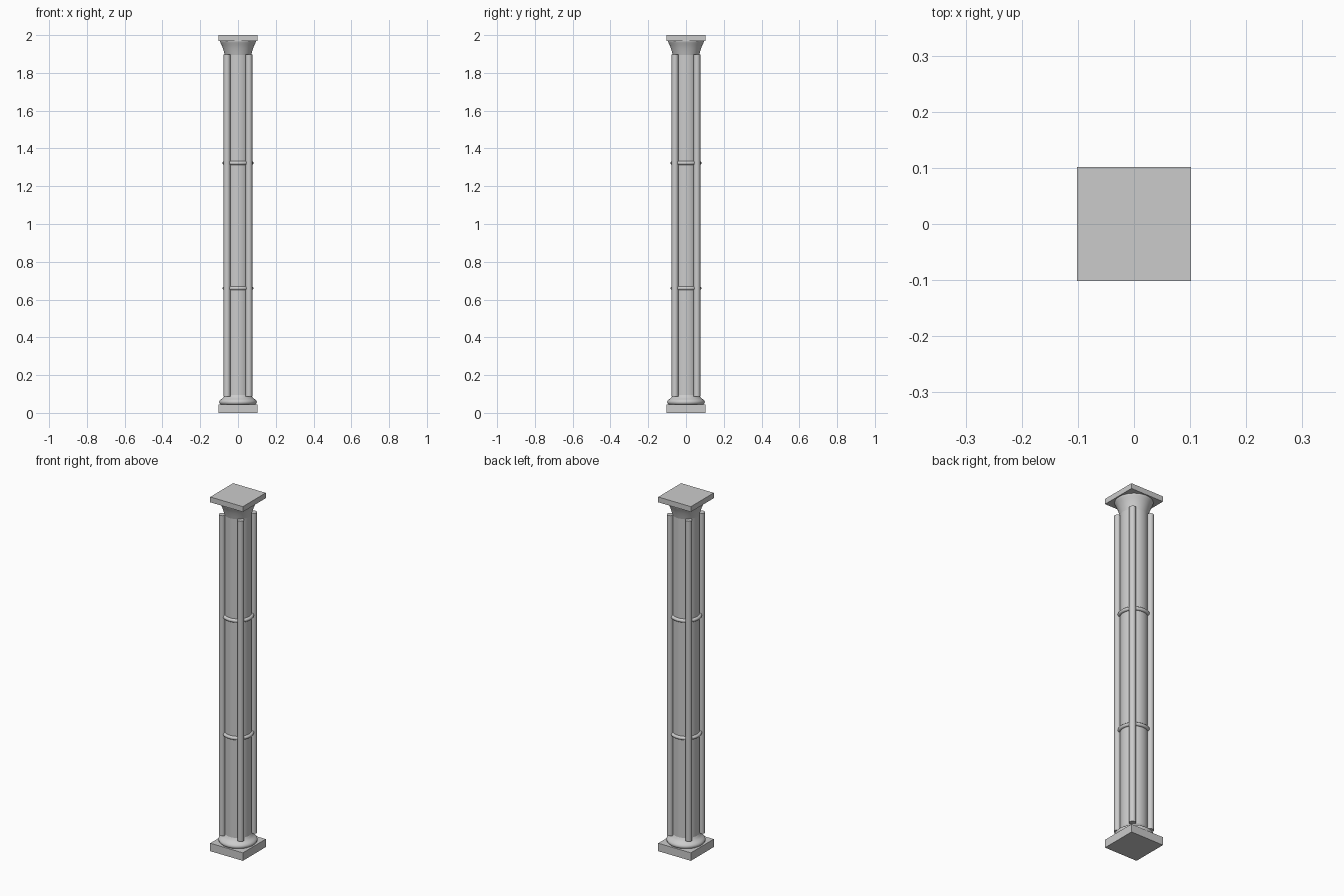
import bpy, math

if "Cube" in bpy.data.objects:
    bpy.data.objects.remove(bpy.data.objects["Cube"])

HALF = 0.102      # half width of the square slabs
SHAFT_R = 0.07


def smooth(obj, angle=35):
    bpy.ops.object.select_all(action='DESELECT')
    obj.select_set(True)
    bpy.context.view_layer.objects.active = obj
    bpy.ops.object.shade_smooth_by_angle(angle=math.radians(angle))


def slab(name, z0, z1):
    bpy.ops.mesh.primitive_cube_add(size=1, location=(0, 0, (z0 + z1) / 2))
    obj = bpy.context.object
    obj.name = name
    obj.scale = (2 * HALF, 2 * HALF, z1 - z0)
    bpy.ops.object.transform_apply(location=False, rotation=False, scale=True)


def cylinder(name, x, y, r, z0, z1, sides):
    bpy.ops.mesh.primitive_cylinder_add(vertices=sides, radius=r, depth=z1 - z0,
                                        location=(x, y, (z0 + z1) / 2))
    obj = bpy.context.object
    obj.name = name
    smooth(obj)


def lathe(name, profile, sides=48):
    # Spin a list of (radius, z) points into a capped solid
    verts = [(r * math.cos(2 * math.pi * i / sides), r * math.sin(2 * math.pi * i / sides), z)
             for r, z in profile for i in range(sides)]
    faces = [(k * sides + i, k * sides + (i + 1) % sides,
              (k + 1) * sides + (i + 1) % sides, (k + 1) * sides + i)
             for k in range(len(profile) - 1) for i in range(sides)]
    faces.append(tuple(reversed(range(sides))))
    faces.append(tuple(range(len(verts) - sides, len(verts))))
    mesh = bpy.data.meshes.new(name)
    mesh.from_pydata(verts, [], faces)
    obj = bpy.data.objects.new(name, mesh)
    bpy.context.collection.objects.link(obj)
    smooth(obj)


# Square slabs at the foot and the top
slab("plinth", 0, 0.045)
slab("abacus", 1.97, 2.0)

# Rounded base moulding
lathe("base_moulding", [(0.09, 0.043), (0.098, 0.05), (0.1, 0.057), (0.098, 0.064),
                        (0.091, 0.071), (0.082, 0.077), (0.075, 0.085), (0.07, 0.095)])

# Main round shaft
cylinder("shaft", 0, 0, SHAFT_R, 0.06, 1.92, 48)

# Flared capital
lathe("capital", [(0.07, 1.895), (0.074, 1.91), (0.08, 1.93), (0.087, 1.948),
                  (0.093, 1.96), (0.096, 1.967), (0.096, 1.972)])

# Two ring bands round the shaft
for name, z in (("lower_ring", 0.66), ("upper_ring", 1.323)):
    bpy.ops.mesh.primitive_torus_add(major_radius=0.072, minor_radius=0.01, location=(0, 0, z),
                                     major_segments=48, minor_segments=12)
    bpy.context.object.name = name
    smooth(bpy.context.object, 60)

# Four slim colonnettes on the diagonals
for sx, side in ((-1, "left"), (1, "right")):
    for sy, end in ((-1, "front"), (1, "back")):
        cylinder(f"colonnette_{end}_{side}", sx * 0.058, sy * 0.058, 0.0175, 0.088, 1.897, 20)
